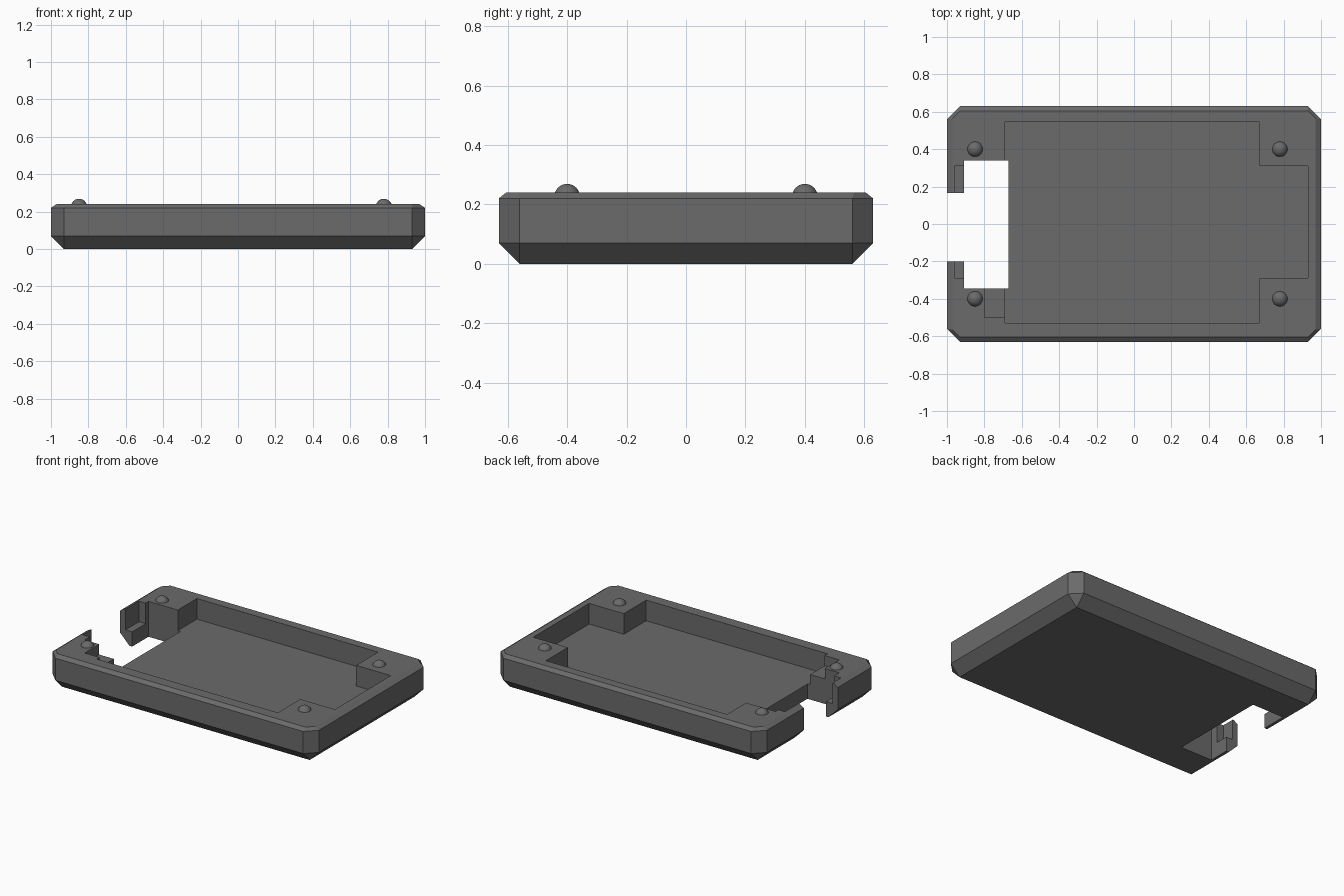
import bpy, bmesh, math

if "Cube" in bpy.data.objects:
    bpy.data.objects.remove(bpy.data.objects["Cube"])

grey = bpy.data.materials.new("dark grey plastic")
grey.diffuse_color = (0.145, 0.145, 0.145, 1)
grey.use_nodes = True
grey.node_tree.nodes["Principled BSDF"].inputs["Base Color"].default_value = grey.diffuse_color


def add_mesh(name, bm):
    me = bpy.data.meshes.new(name)
    bm.to_mesh(me)
    bm.free()
    ob = bpy.data.objects.new(name, me)
    bpy.context.collection.objects.link(ob)
    me.materials.append(grey)
    return ob


def octagon(x, y, cx, cy, z):
    """Rectangle outline with cut corners."""
    return [(sx * a, sy * b, z) for sx in (-1, 1) for sy in (-1, 1)
            for a, b in ((x, y - cy), (x - cx, y))]


def box(name, x0, x1, y0, y1, z0, z1):
    bm = bmesh.new()
    bmesh.ops.create_cube(bm, size=1)
    for v in bm.verts:
        v.co = (x1 if v.co.x > 0 else x0,
                y1 if v.co.y > 0 else y0,
                z1 if v.co.z > 0 else z0)
    return add_mesh(name, bm)


# Tray shell: chamfered block, as the hull of its outlines
bm = bmesh.new()
pts = [(sx * 0.93, sy * 0.56, 0) for sx in (-1, 1) for sy in (-1, 1)]
pts += octagon(1.0, 0.63, 0.07, 0.07, 0.07)
pts += octagon(1.0, 0.63, 0.07, 0.07, 0.22)
pts += octagon(0.97, 0.605, 0.04, 0.04, 0.24)
for p in pts:
    bm.verts.new(p)
bmesh.ops.convex_hull(bm, input=bm.verts[:])
bmesh.ops.dissolve_limit(bm, angle_limit=math.radians(1),
                         verts=bm.verts[:], edges=bm.edges[:])
bmesh.ops.recalc_face_normals(bm, faces=bm.faces[:])
tray = add_mesh("tray", bm)

# Hollows: wide pocket, long pocket between the posts, shallow step,
# through opening and end notch
FLOOR = 0.10
cutters = [
    box("main_pocket", -0.69, 0.67, -0.53, 0.545, FLOOR, 0.4),
    box("long_pocket", -0.96, 0.93, -0.29, 0.31, FLOOR, 0.4),
    box("post_step", -0.80, -0.68, -0.50, -0.33, 0.17, 0.4),
    box("connector_opening", -0.91, -0.67, -0.345, 0.34, -0.2, 0.4),
    box("end_notch", -1.2, -0.90, -0.20, 0.165, -0.2, 0.4),
]
bpy.context.view_layer.objects.active = tray
for c in cutters:
    c.hide_render = True
    mod = tray.modifiers.new(c.name, 'BOOLEAN')
    mod.operation = 'DIFFERENCE'
    mod.solver = 'EXACT'
    mod.object = c
    bpy.ops.object.modifier_apply(modifier=mod.name)
for c in cutters:
    bpy.data.objects.remove(c)

# Locating domes on the four corner posts
for x in (-0.85, 0.78):
    for y in (-0.40, 0.40):
        bm = bmesh.new()
        bmesh.ops.create_uvsphere(bm, u_segments=24, v_segments=16, radius=0.043)
        for f in bm.faces:
            f.smooth = True
        dome = add_mesh("locating_dome", bm)
        dome.location = (x, y, 0.226)
